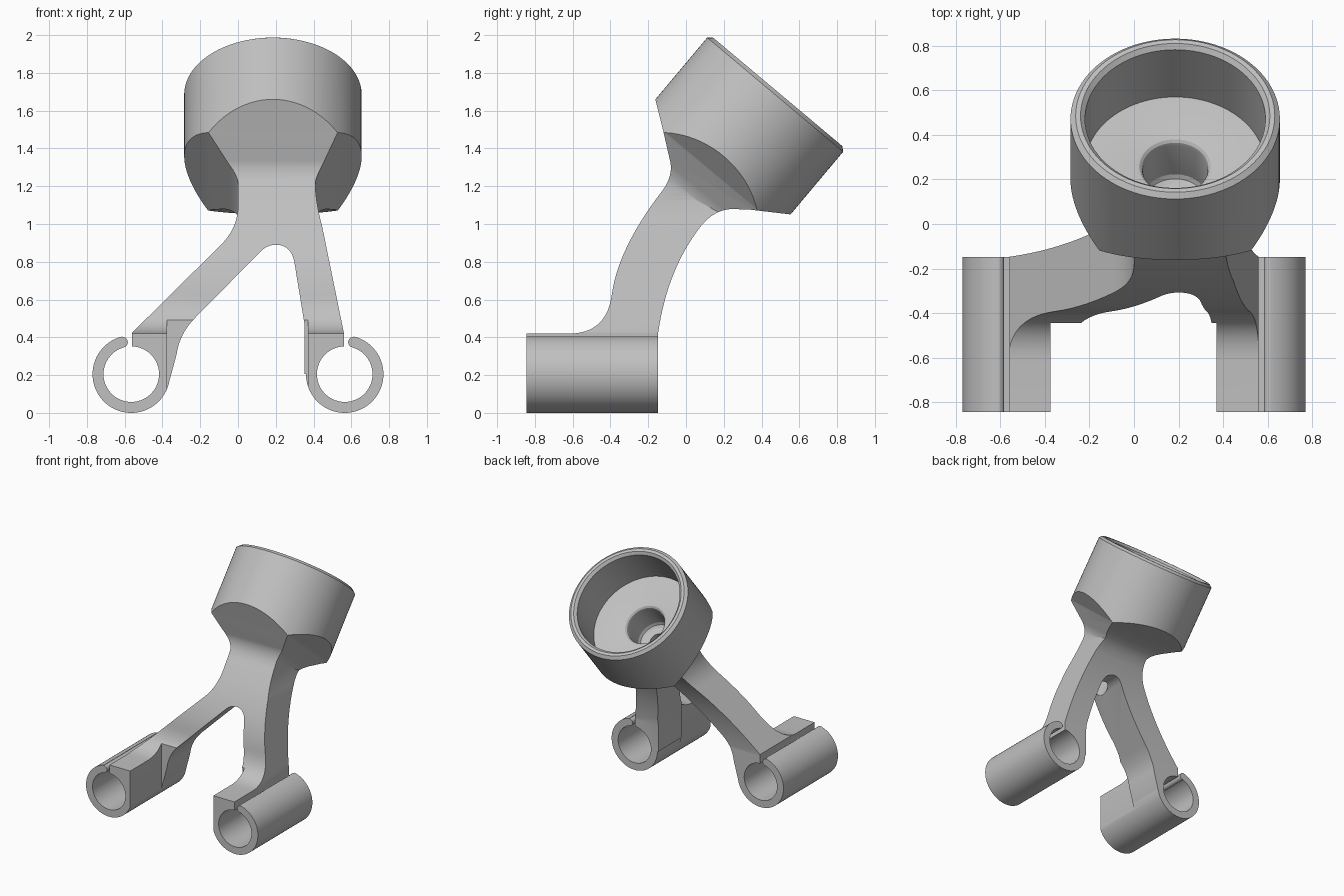
import bpy
import bmesh
from math import cos, sin, tau, radians
from mathutils import Matrix

cube = bpy.data.objects.get("Cube")
if cube:
    bpy.data.objects.remove(cube)

grey = bpy.data.materials.new("plain_grey")
grey.use_nodes = True
grey.diffuse_color = (0.53, 0.53, 0.53, 1)
grey.node_tree.nodes["Principled BSDF"].inputs["Base Color"].default_value = (0.53, 0.53, 0.53, 1)

# Frames: side profiles run along x, clamps along y, the cup on a tilted axis
SIDE = Matrix.Rotation(radians(90), 4, "Z")
CUP = Matrix.Translation((0.185, 0.485, 1.70)) @ Matrix.Rotation(radians(-40), 4, "X")


def finish(name, bm, frame):
    bmesh.ops.recalc_face_normals(bm, faces=bm.faces)
    bm.transform(frame)
    mesh = bpy.data.meshes.new(name)
    bm.to_mesh(mesh)
    bm.free()
    mesh.materials.append(grey)
    obj = bpy.data.objects.new(name, mesh)
    bpy.context.collection.objects.link(obj)
    return obj


def path(steps, n=14):
    """Outline from line points (a, b) and quadratic curves (ctrl_a, ctrl_b, a, b)."""
    pts = []
    for s in steps:
        if len(s) == 2:
            pts.append(s)
            continue
        p = pts[-1]
        for i in range(1, n + 1):
            t = i / n
            pts.append(tuple((1 - t) ** 2 * p[k] + 2 * t * (1 - t) * s[k] + t * t * s[k + 2]
                             for k in (0, 1)))
    return pts


def prism(name, steps, start, end, frame=Matrix()):
    bm = bmesh.new()
    pts = path(steps)
    a = [bm.verts.new((x, start, z)) for x, z in pts]
    b = [bm.verts.new((x, end, z)) for x, z in pts]
    bm.faces.new(a)
    bm.faces.new(b[::-1])
    for i in range(len(pts)):
        j = (i + 1) % len(pts)
        bm.faces.new((a[i], b[i], b[j], a[j]))
    return finish(name, bm, frame)


def box(name, x0, x1, y0, y1, z0, z1):
    return prism(name, [(x0, z0), (x1, z0), (x1, z1), (x0, z1)], y0, y1)


def lathe(name, profile, frame, n=96):
    bm = bmesh.new()
    rings = [[bm.verts.new((r * cos(tau * i / n), r * sin(tau * i / n), z)) for i in range(n)]
             for r, z in profile]
    for a, b in zip(rings, rings[1:]):
        for i in range(n):
            j = (i + 1) % n
            bm.faces.new((a[i], a[j], b[j], b[i]))
    bm.faces.new(rings[0])
    bm.faces.new(rings[-1])
    return finish(name, bm, frame)


def rod(name, x, z, radius, y0, y1, n=96):
    frame = Matrix.Translation((x, 0, z)) @ Matrix.Rotation(radians(90), 4, "X")
    return lathe(name, [(radius, -y0), (radius, -y1)], frame, n)


def combine(target, tool, operation):
    mod = target.modifiers.new("combine", "BOOLEAN")
    mod.operation = operation
    mod.solver = "EXACT"
    mod.object = tool
    bpy.context.view_layer.objects.active = target
    bpy.ops.object.modifier_apply(modifier=mod.name)
    bpy.data.objects.remove(tool)


# Forked arms and neck, front outline
bracket = prism("clamp_bracket", [
    (-0.56, 0.205), (-0.56, 0.425), (-0.09, 0.89), (0.0, 0.98, 0.0, 1.10), (0.0, 1.3),
    (0.41, 1.3), (0.41, 1.19), (0.415, 1.10, 0.445, 0.99), (0.56, 0.425), (0.56, 0.205),
    (0.352, 0.205), (0.352, 0.47), (0.298, 0.80), (0.28, 0.89, 0.20, 0.89),
    (0.16, 0.89, 0.125, 0.86), (-0.225, 0.505), (-0.31, 0.42, -0.325, 0.31),
    (-0.36, 0.18), (-0.40, 0.10)], -0.95, 0.2)

# Cup body with flared underside
cup = lathe("cup_body", [(0.47, -0.85), (0.47, -0.02), (0.447, 0)], CUP)
flare_left = [(-0.182, -0.95), (-0.182, -0.77), (-0.182, -0.71, -0.225, -0.665),
              (-0.345, -0.55), (-0.47, -0.445), (-0.65, -0.29), (-0.65, 0.2)]
flare_right = [(0.65, 0.2), (0.65, -0.29), (0.47, -0.445), (0.345, -0.55), (0.265, -0.655),
               (0.222, -0.71, 0.222, -0.77), (0.222, -0.95)]
combine(cup, prism("cup_flare", flare_left + flare_right, -0.8, 0.8, CUP), "INTERSECT")
combine(bracket, cup, "UNION")

# Clamp barrels
for side in (-1, 1):
    combine(bracket, rod("clamp_barrel", side * 0.565, 0.205, 0.205, -0.95, 0), "UNION")

# Side outline trims arms, neck and cup underside together
combine(bracket, prism("side_outline", [
    (-0.845, -0.1), (-0.845, 0.42), (-0.61, 0.42), (-0.42, 0.425, -0.393, 0.625),
    (-0.36, 0.87, -0.13, 1.17), (-0.06, 1.26, -0.088, 1.35), (-0.12, 1.49), (-0.162, 1.66),
    (-0.207, 1.84), (0.1, 2.3), (1.2, 1.5), (0.9, 1.015), (0.56, 1.05), (0.33, 1.077),
    (0.24, 1.079), (0.15, 1.075, 0.08, 0.99), (-0.10, 0.76, -0.148, 0.42),
    (-0.148, -0.1)], -1.2, 1.2, SIDE), "INTERSECT")

# Front relief between the clamps
combine(bracket, box("front_relief", -0.375, 0.37, -1.1, -0.445, -0.2, 0.8), "DIFFERENCE")

# Clamp bores, slots and rounded lips
for side in (-1, 1):
    combine(bracket, rod("bore", side * 0.565, 0.205, 0.147, -1, 0), "DIFFERENCE")
    x0, x1 = sorted((side * 0.612, side * 0.56))
    combine(bracket, box("slot", x0, x1, -1, 0, 0.25, 0.46), "DIFFERENCE")
    combine(bracket, rod("lip", side * 0.611, 0.374, 0.028, -0.8445, -0.1485, 24), "UNION")

# Cup cavity, counterbore and screw hole
combine(bracket, lathe("cup_cavity", [
    (0.445, 0.02), (0.405, -0.02), (0.405, -0.35), (0.175, -0.35), (0.16, -0.354),
    (0.149, -0.365), (0.145, -0.38), (0.145, -0.58), (0.135, -0.60), (0.115, -0.61),
    (0.065, -0.61), (0.065, -1.25)], CUP), "DIFFERENCE")

bpy.ops.object.select_all(action="DESELECT")
bracket.select_set(True)
bpy.context.view_layer.objects.active = bracket
bpy.ops.object.shade_smooth_by_angle(angle=radians(25))
